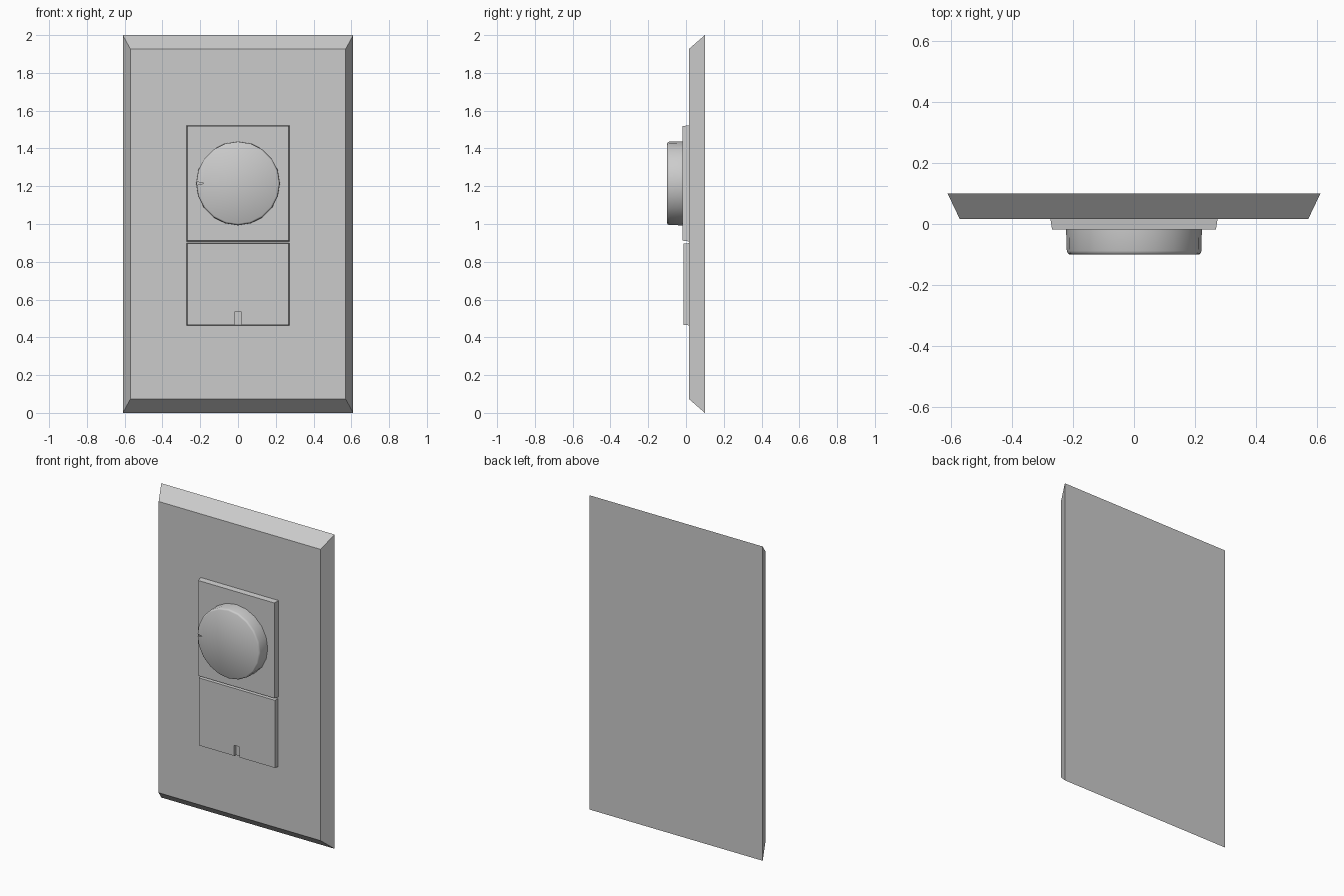
import bpy, bmesh, math

if "Cube" in bpy.data.objects:
    bpy.data.objects.remove(bpy.data.objects["Cube"])


def finish(name, bm, smooth=False):
    bmesh.ops.recalc_face_normals(bm, faces=bm.faces)
    mesh = bpy.data.meshes.new(name)
    bm.to_mesh(mesh)
    bm.free()
    ob = bpy.data.objects.new(name, mesh)
    bpy.context.collection.objects.link(ob)
    return ob


def loft(name, rings):
    """Closed solid through rings of equal point count, capped at both ends."""
    bm = bmesh.new()
    loops = [[bm.verts.new(p) for p in ring] for ring in rings]
    n = len(loops[0])
    for a, b in zip(loops, loops[1:]):
        for i in range(n):
            j = (i + 1) % n
            bm.faces.new((a[i], a[j], b[j], b[i]))
    bm.faces.new(loops[0])
    bm.faces.new(loops[-1])
    return finish(name, bm)


def rect(hw, z0, z1, y):
    return [(-hw, y, z0), (hw, y, z0), (hw, y, z1), (-hw, y, z1)]


def circle(r, y, zc, n=20):
    return [(r * math.cos(2 * math.pi * i / n), y,
             zc + r * math.sin(2 * math.pi * i / n)) for i in range(n)]


def select_only(ob):
    bpy.ops.object.select_all(action='DESELECT')
    ob.select_set(True)
    bpy.context.view_layer.objects.active = ob


def cut(ob, cutter):
    mod = ob.modifiers.new("cut", 'BOOLEAN')
    mod.operation = 'DIFFERENCE'
    mod.solver = 'EXACT'
    mod.object = cutter
    select_only(ob)
    bpy.ops.object.modifier_apply(modifier=mod.name)
    bpy.data.objects.remove(cutter)


# Wall plate with sloped edges
loft("wall_plate", [rect(0.61, 0.0, 2.0, 0.10), rect(0.57, 0.073, 1.927, 0.016)])

# Raised square panel behind the dial
loft("dial_panel", [rect(0.274, 0.907, 1.523, 0.02), rect(0.268, 0.912, 1.518, -0.018)])

# Lower push button with indicator slot at its bottom edge
button = loft("push_button", [rect(0.272, 0.463, 0.899, 0.02), rect(0.268, 0.466, 0.896, -0.012)])
cut(button, loft("slot_cutter", [rect(0.019, 0.44, 0.533, 0.008), rect(0.019, 0.44, 0.533, -0.05)]))

# Round dial with a softened front edge and a pointer notch on the left
ZC = 1.215
profile = [(0.222, -0.012), (0.221, -0.088), (0.218, -0.096), (0.212, -0.10)]
dial = loft("dial", [circle(r, y, ZC) for r, y in profile])
notch = [[(-0.24, y, ZC - 0.014), (-0.18, y, ZC), (-0.24, y, ZC + 0.014)] for y in (-0.085, -0.12)]
cut(dial, loft("notch_cutter", notch))
select_only(dial)
bpy.ops.object.shade_smooth_by_angle(angle=math.radians(40))
